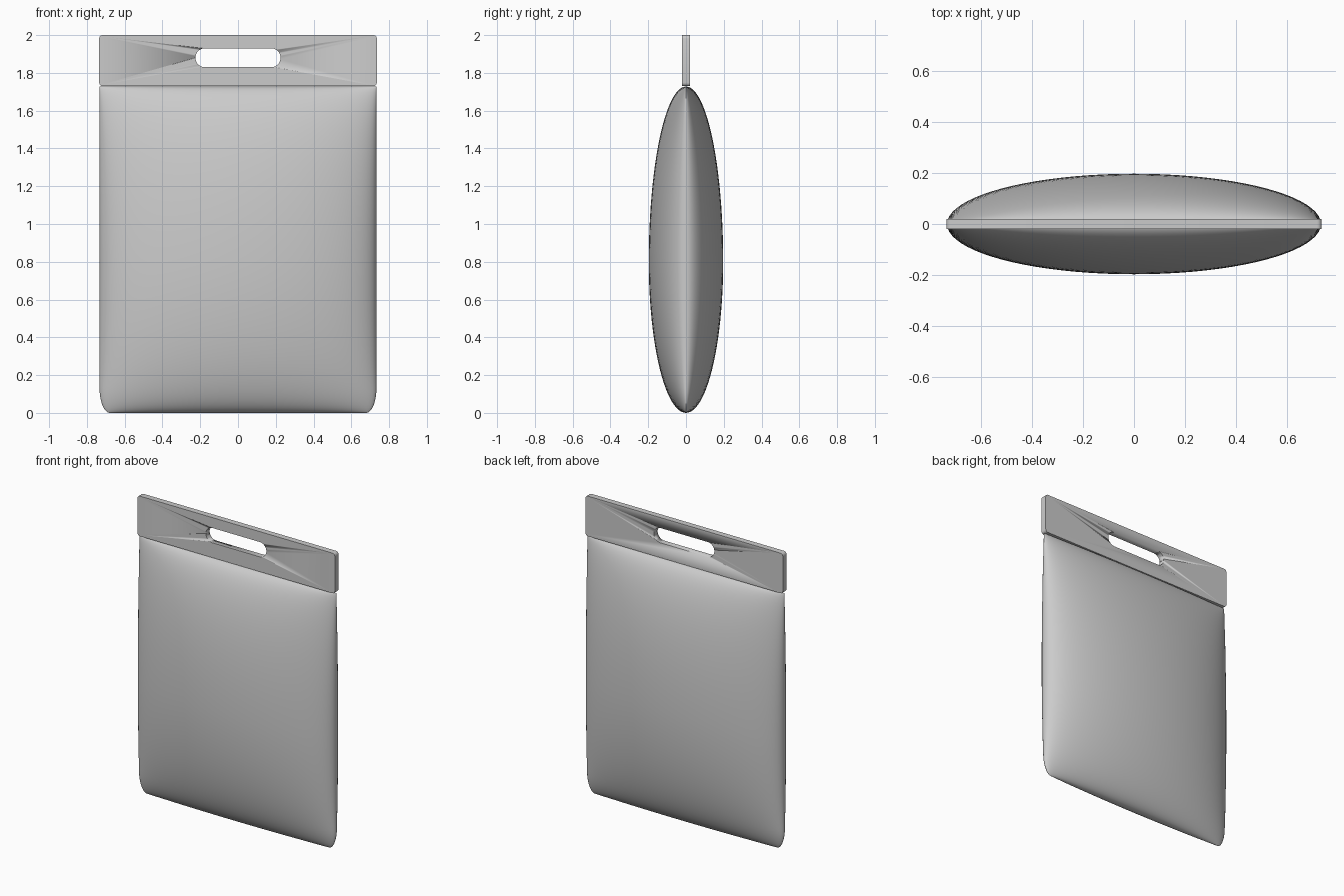
import bpy, bmesh, math

if "Cube" in bpy.data.objects:
    bpy.data.objects.remove(bpy.data.objects["Cube"])

grey = bpy.data.materials.new("light_grey")
grey.diffuse_color = (0.6, 0.6, 0.6, 1)
grey.use_nodes = True
grey.node_tree.nodes["Principled BSDF"].inputs["Base Color"].default_value = grey.diffuse_color


def finish(name, bm, angle=30):
    bmesh.ops.recalc_face_normals(bm, faces=bm.faces)
    mesh = bpy.data.meshes.new(name)
    bm.to_mesh(mesh)
    bm.free()
    mesh.materials.append(grey)
    ob = bpy.data.objects.new(name, mesh)
    bpy.context.collection.objects.link(ob)
    bpy.ops.object.select_all(action='DESELECT')
    ob.select_set(True)
    bpy.context.view_layer.objects.active = ob
    bpy.ops.object.shade_smooth_by_angle(angle=math.radians(angle))
    return ob


def rounded_slab(name, hw, z0, z1, r, hy, seg):
    """Upright plate with rounded corners, hy = half thickness."""
    bm = bmesh.new()
    verts = []
    corners = [(hw - r, z1 - r), (-hw + r, z1 - r), (-hw + r, z0 + r), (hw - r, z0 + r)]
    for q, (cx, cz) in enumerate(corners):
        for i in range(seg + 1):
            a = math.pi / 2 * (q + i / seg)
            verts.append(bm.verts.new((cx + r * math.cos(a), -hy, cz + r * math.sin(a))))
    face = bm.faces.new(verts)
    ext = bmesh.ops.extrude_face_region(bm, geom=[face])
    bmesh.ops.translate(bm, vec=(0, 2 * hy, 0),
                        verts=[v for v in ext["geom"] if isinstance(v, bmesh.types.BMVert)])
    return finish(name, bm)


# Handle strip with a rounded grip slot
handle = rounded_slab("handle_strip", 0.735, 1.73, 2.0, 0.018, 0.02, 4)
cutter = rounded_slab("slot_cutter", 0.225, 1.83, 1.93, 0.0495, 0.1, 10)
cut = handle.modifiers.new("grip_slot", 'BOOLEAN')
cut.operation = 'DIFFERENCE'
cut.solver = 'EXACT'
cut.object = cutter
bpy.context.view_layer.objects.active = handle
bpy.ops.object.modifier_apply(modifier=cut.name)
bpy.data.objects.remove(cutter)

# Padded bag: two bulging sheets meeting in a sharp seam
NX, NZ = 40, 48
TOP, MID, DEPTH = 1.728, 0.80, 0.197


def half_width(z):
    """Full width, narrowing round the lower corners."""
    t = max(0.0, 1 - z / 0.13)
    return 0.733 - 0.055 * (1 - math.sqrt(1 - t * t))


bm = bmesh.new()
for side in (-1, 1):
    rows = []
    for j in range(NZ + 1):
        v = -math.cos(math.pi * j / NZ)
        z = MID + v * (TOP - MID if v > 0 else MID)
        row = []
        for i in range(NX + 1):
            u = -math.cos(math.pi * i / NX)
            bulge = math.sqrt(max(0, 1 - u * u)) * math.sqrt(max(0, 1 - v * v))
            if i in (0, NX) or j in (0, NZ):
                bulge = 0
            row.append(bm.verts.new((u * half_width(z), side * DEPTH * bulge, z)))
        rows.append(row)
    for a, b in zip(rows, rows[1:]):
        for i in range(NX):
            bm.faces.new((a[i], a[i + 1], b[i + 1], b[i]))
bmesh.ops.remove_doubles(bm, verts=bm.verts, dist=0.0004)
finish("padded_bag", bm, 40)
